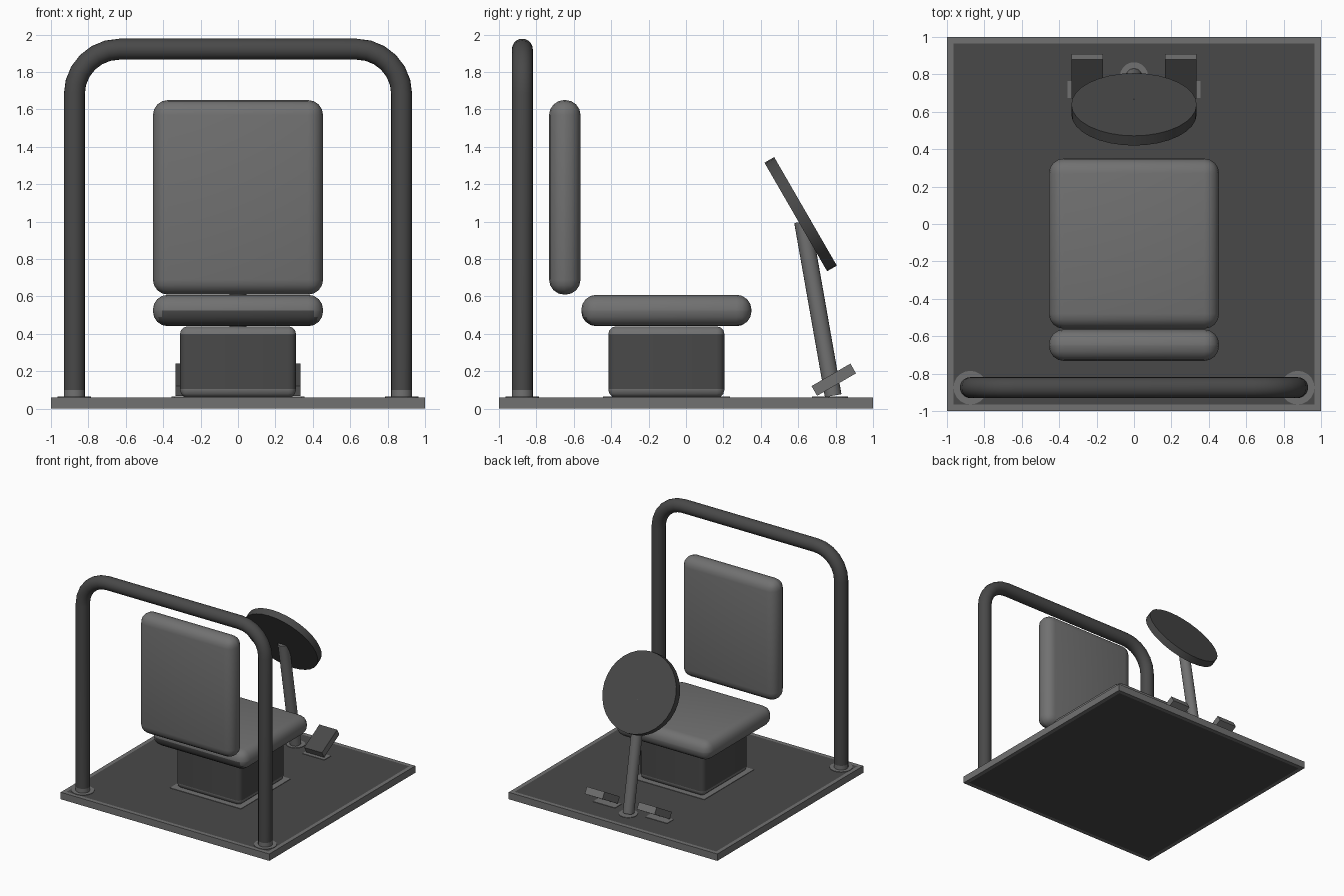
import bpy, bmesh, math
from mathutils import Vector, Matrix

if "Cube" in bpy.data.objects:
    bpy.data.objects.remove(bpy.data.objects["Cube"])


def material(name, v):
    m = bpy.data.materials.new(name)
    m.diffuse_color = (v, v, v, 1)
    m.use_nodes = True
    m.node_tree.nodes["Principled BSDF"].inputs["Base Color"].default_value = m.diffuse_color
    return m


DARK = material("dark grey", 0.066)
LIGHT = material("mid grey", 0.165)


def finish(name, bm, rule=None, smooth=None, mats=(LIGHT, DARK), matrix=None):
    """Turn a bmesh into an object; rule(face) gives the material slot."""
    bm.normal_update()
    if rule:
        for f in bm.faces:
            f.material_index = rule(f)
    if matrix:
        bm.transform(matrix)
    me = bpy.data.meshes.new(name)
    bm.to_mesh(me)
    bm.free()
    ob = bpy.data.objects.new(name, me)
    bpy.context.collection.objects.link(ob)
    for m in mats:
        me.materials.append(m)
    if smooth:
        bpy.ops.object.select_all(action='DESELECT')
        ob.select_set(True)
        bpy.context.view_layer.objects.active = ob
        bpy.ops.object.shade_smooth_by_angle(angle=math.radians(smooth))
    return ob


def box(size, loc=(0, 0, 0), bevel=0, segs=4):
    bm = bmesh.new()
    bmesh.ops.create_cube(bm, size=1)
    bmesh.ops.scale(bm, vec=size, verts=bm.verts)
    if bevel:
        bmesh.ops.bevel(bm, geom=bm.edges[:], offset=bevel, segments=segs,
                        profile=0.5, affect='EDGES')
    bmesh.ops.translate(bm, vec=loc, verts=bm.verts)
    return bm


def cylinder(r, depth, sides):
    bm = bmesh.new()
    bmesh.ops.create_cone(bm, cap_ends=True, segments=sides,
                          radius1=r, radius2=r, depth=depth)
    return bm


def cut(bm, z):
    bmesh.ops.bisect_plane(bm, geom=bm.verts[:] + bm.edges[:] + bm.faces[:],
                           plane_co=(0, 0, z), plane_no=(0, 0, 1))


# Base plate: light rim with a dark inset panel above and below
bm = box((2, 2, 0.06), (0, 0, 0.03))
bm.normal_update()
flat = [f for f in bm.faces if abs(f.normal.z) > 0.9]
bmesh.ops.inset_individual(bm, faces=flat, thickness=0.048)
finish("base_plate", bm, lambda f: int(abs(f.normal.z) > 0.9
       and f.calc_center_median().xy.length < 0.1))

# Light floor surrounds where parts meet the base
finish("pedestal_surround", box((0.68, 0.68, 0.004), (0, -0.105, 0.062)), mats=(LIGHT,))
for side, x in (("left", -1), ("right", 1)):
    finish(f"{side}_bar_surround", cylinder(0.09, 0.004, 20), mats=(LIGHT,),
           matrix=Matrix.Translation((x * 0.875, -0.875, 0.062)))
    finish(f"{side}_pedal_surround", box((0.21, 0.09, 0.004), (x * 0.25, 0.72, 0.062)),
           mats=(LIGHT,))
finish("column_surround", cylinder(0.075, 0.004, 20), mats=(LIGHT,),
       matrix=Matrix.Translation((0, 0.79, 0.062)))

# Seat pedestal with light top and bottom bands
bm = box((0.62, 0.62, 0.38), (0, -0.105, 0.25), 0.04, 3)
cut(bm, 0.105)
cut(bm, 0.4)
finish("seat_pedestal", bm,
       lambda f: int(0.105 < f.calc_center_median().z < 0.4), 40)

# Seat cushion, dark on the lower half of its front edge and underneath
bm = box((0.91, 0.91, 0.168), (0, -0.105, 0.525), 0.08)
cut(bm, 0.525)
finish("seat_cushion", bm, lambda f: int(
    f.calc_center_median().z < 0.525 and
    (f.normal.y < -0.3 and abs(f.normal.x) < 0.5 or f.normal.z < -0.95)), 40)

# Backrest cushion
finish("backrest", box((0.91, 0.168, 1.04), (0, -0.648, 1.13), 0.08), smooth=40, mats=(LIGHT,))

# Roll bar: tube swept along an arch with rounded corners
R, X, TOP = 0.24, 0.875, 1.922
half = [(X, 0.06), (X, 0.1)]
half += [(X - R + R * math.cos(a), TOP - R + R * math.sin(a))
         for a in (math.pi / 2 * i / 6 for i in range(7))]
path = half + [(-x, z) for x, z in reversed(half)]
bm = bmesh.new()
rings = []
N = 20
for i, p in enumerate(path):
    a, b = path[max(i - 1, 0)], path[min(i + 1, len(path) - 1)]
    t = Vector((b[0] - a[0], 0, b[1] - a[1])).normalized()
    n = Vector((t.z, 0, -t.x))
    c = Vector((p[0], -0.875, p[1]))
    rings.append([bm.verts.new(c + 0.056 * (n * math.cos(k * math.tau / N)
                  + Vector((0, math.sin(k * math.tau / N), 0)))) for k in range(N)])
for r0, r1 in zip(rings, rings[1:]):
    for k in range(N):
        bm.faces.new((r0[k], r0[(k + 1) % N], r1[(k + 1) % N], r1[k]))
bm.faces.new(rings[0])
bm.faces.new(rings[-1])
bmesh.ops.recalc_face_normals(bm, faces=bm.faces[:])
finish("roll_bar", bm, lambda f: int(f.calc_center_median().z > 0.1), 40)

# Steering column leaning towards the seat
lean = Matrix.Rotation(math.radians(10), 4, 'X')
finish("steering_column", cylinder(0.045, 0.945, 20), smooth=40, mats=(LIGHT,),
       matrix=Matrix.Translation((0, 0.705, 0.535)) @ lean)

# Steering wheel disc
finish("steering_wheel", cylinder(0.335, 0.06, 32), smooth=40, mats=(DARK,),
       matrix=Matrix.Translation((0, 0.613, 1.04)) @ Matrix.Rotation(math.radians(-60), 4, 'X'))

# Foot pedals with dark treads
for side, x in (("left", -0.25), ("right", 0.25)):
    finish(f"{side}_pedal", box((0.17, 0.24, 0.06)), lambda f: int(f.normal.z > 0.9),
           matrix=Matrix.Translation((x, 0.79, 0.155)) @ Matrix.Rotation(math.radians(30), 4, 'X'))
